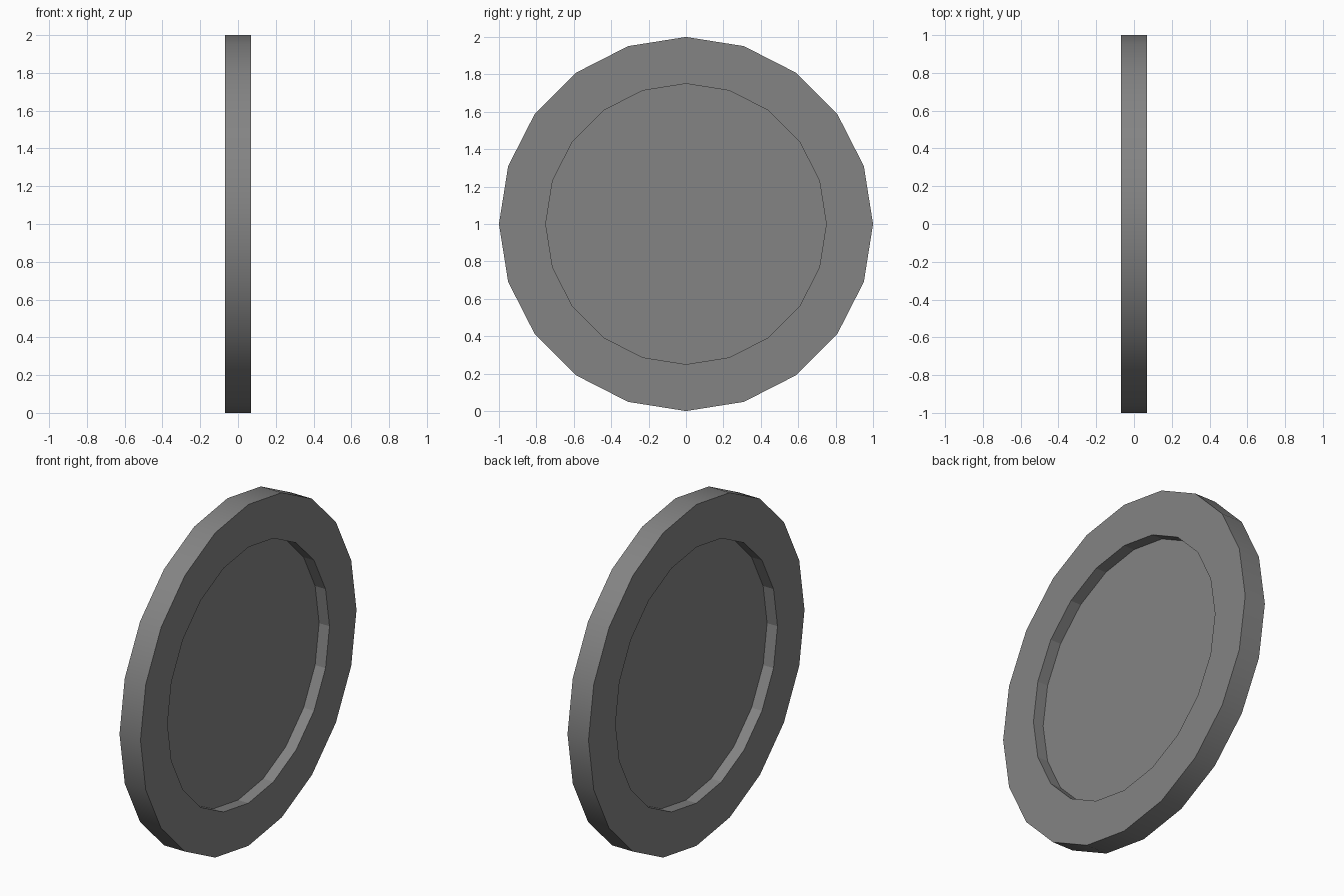
import bpy, bmesh, math

if "Cube" in bpy.data.objects:
    bpy.data.objects.remove(bpy.data.objects["Cube"])

SIDES = 20
HALF = 0.068   # half thickness of the rim
WEB = 0.0005   # half thickness of the centre panel


def ring(x, r):
    return [(x, r * math.sin(2 * math.pi * i / SIDES),
             1 + r * math.cos(2 * math.pi * i / SIDES)) for i in range(SIDES)]


def make(name, verts, faces):
    mesh = bpy.data.meshes.new(name)
    mesh.from_pydata(verts, [], faces)
    obj = bpy.data.objects.new(name, mesh)
    bpy.context.collection.objects.link(obj)
    return obj


# Disc: one skin, swept through rings from the right panel round to the left panel
profile = [(WEB, 0.75), (HALF, 0.75), (HALF, 1.0),
           (-HALF, 1.0), (-HALF, 0.75), (-WEB, 0.75)]
verts, faces, smooth = [], [], []
for x, r in profile:
    verts += ring(x, r)
for k in range(len(profile) - 1):
    for i in range(SIDES):
        j = (i + 1) % SIDES
        a, b = k * SIDES, (k + 1) * SIDES
        faces.append((a + i, a + j, b + j, b + i))
        smooth.append(k == 2)  # outer edge is smooth

# Recessed centre panels
last = (len(profile) - 1) * SIDES
faces.append(tuple(reversed(range(SIDES))))
faces.append(tuple(range(last, last + SIDES)))
smooth += [False, False]

disc = make("recessed_disc", verts, faces)

# Consistent outward normals
bm = bmesh.new()
bm.from_mesh(disc.data)
bmesh.ops.recalc_face_normals(bm, faces=bm.faces)
bm.to_mesh(disc.data)
bm.free()

# Smooth outer edge with sharp rim corners
for poly, s in zip(disc.data.polygons, smooth):
    poly.use_smooth = s
for e in disc.data.edges:
    a, b = (disc.data.vertices[v].co for v in e.vertices)
    if abs(a.x - b.x) < 1e-5:
        e.use_edge_sharp = True

# Dark grey finish
mat = bpy.data.materials.new("dark_grey")
mat.diffuse_color = (0.23, 0.23, 0.23, 1)
mat.use_nodes = True
mat.node_tree.nodes["Principled BSDF"].inputs["Base Color"].default_value = mat.diffuse_color
disc.data.materials.append(mat)
